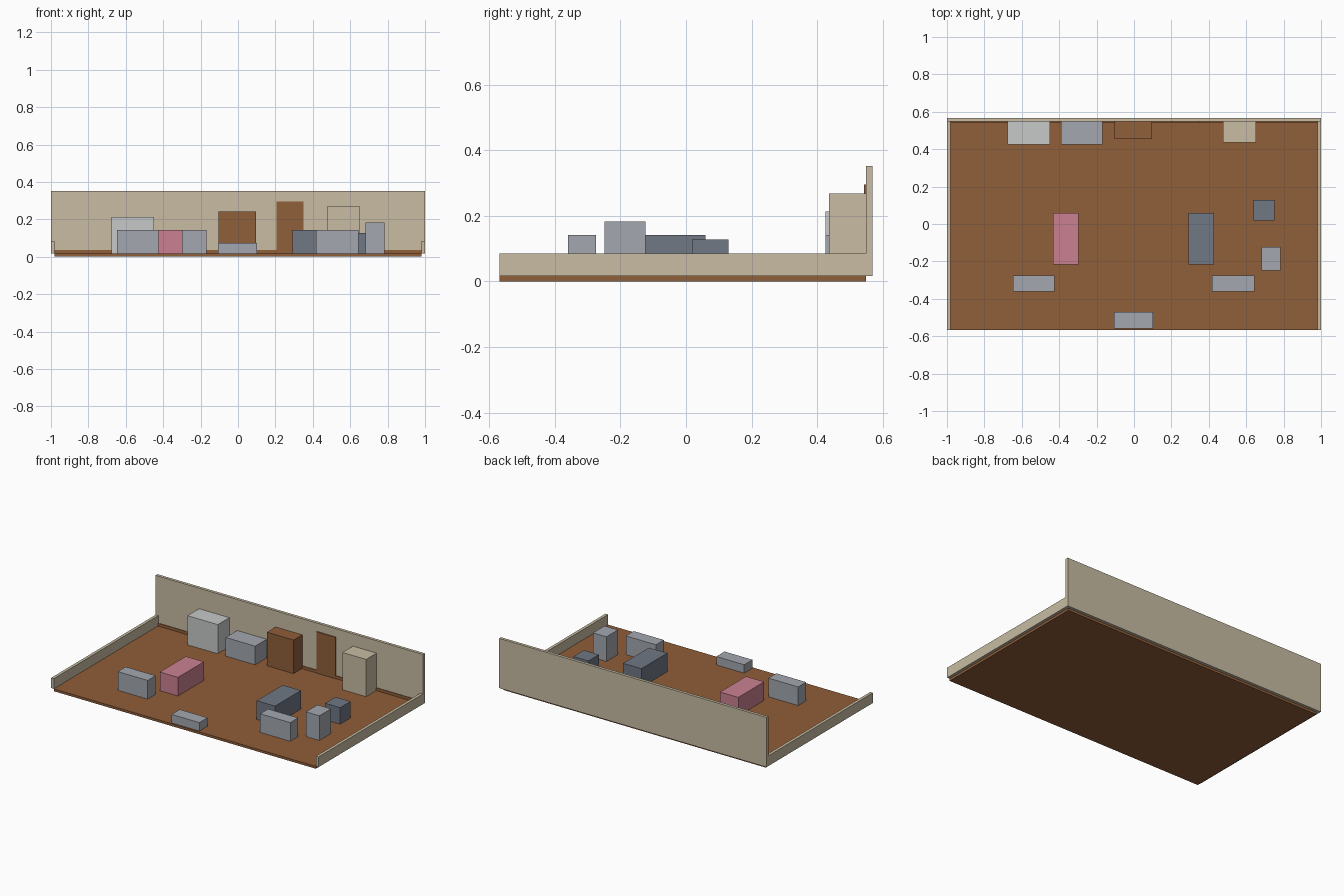
import bpy
import bmesh

if "Cube" in bpy.data.objects:
    bpy.data.objects.remove(bpy.data.objects["Cube"])


def material(name, rgb):
    """Flat colour given as 8-bit sRGB, stored as linear."""
    m = bpy.data.materials.new(name)
    lin = [((c / 255 + 0.055) / 1.055) ** 2.4 for c in rgb]
    m.diffuse_color = (*lin, 1)
    m.use_nodes = True
    m.node_tree.nodes["Principled BSDF"].inputs["Base Color"].default_value = m.diffuse_color
    return m


brown = material("wood_brown", (144, 94, 58))
beige = material("plaster_beige", (200, 188, 162))
grey = material("light_grey", (163, 167, 175))
white = material("pale_white", (199, 201, 201))
slate = material("slate_grey", (112, 120, 133))
pink = material("pink", (203, 128, 145))


def box(name, mat, x, y, z):
    """Box spanning the (low, high) ranges on each axis."""
    bm = bmesh.new()
    bmesh.ops.create_cube(bm, size=1)
    for v in bm.verts:
        v.co = [r[0] if c < 0 else r[1] for c, r in zip(v.co, (x, y, z))]
    mesh = bpy.data.meshes.new(name)
    bm.to_mesh(mesh)
    bm.free()
    mesh.materials.append(mat)
    bpy.context.collection.objects.link(bpy.data.objects.new(name, mesh))


FLOOR = 0.016   # floor surface height
BACK = 0.548    # inner face of the back wall

# Room shell
box("floor", brown, (-0.98, 0.98), (-0.568, BACK), (0, FLOOR))
box("back_wall", beige, (-1, 1), (BACK, 0.568), (FLOOR, 0.352))
for side, x in (("left", (-1, -0.98)), ("right", (0.98, 1))):
    box(side + "_low_wall", beige, x, (-0.568, BACK), (FLOOR, 0.085))
box("baseboard", brown, (-0.98, 0.98), (BACK - 0.004, BACK), (FLOOR, 0.035))
box("door", brown, (0.206, 0.35), (BACK - 0.006, BACK), (FLOOR, 0.296))

# Furniture against the back wall: name, colour, x range, front y, top z
for name, mat, x, front, top in (
    ("fridge", white, (-0.675, -0.449), 0.425, 0.213),
    ("counter", grey, (-0.39, -0.169), 0.425, 0.142),
    ("wood_cabinet", brown, (-0.103, 0.097), 0.455, 0.243),
    ("beige_cabinet", beige, (0.476, 0.653), 0.436, 0.268),
):
    box(name, mat, x, (front, BACK), (FLOOR, top))

# Free-standing furniture: name, colour, x range, y range, top z
for name, mat, x, y, top in (
    ("pink_bed", pink, (-0.433, -0.297), (-0.217, 0.06), 0.142),
    ("slate_bed", slate, (0.292, 0.429), (-0.217, 0.06), 0.142),
    ("side_table", slate, (0.64, 0.752), (0.018, 0.129), 0.128),
    ("tall_stand", grey, (0.682, 0.783), (-0.248, -0.124), 0.183),
    ("left_bench", grey, (-0.647, -0.424), (-0.36, -0.275), 0.142),
    ("right_bench", grey, (0.418, 0.643), (-0.36, -0.275), 0.142),
    ("front_step", grey, (-0.106, 0.102), (-0.558, -0.47), 0.073),
):
    box(name, mat, x, y, (FLOOR, top))
